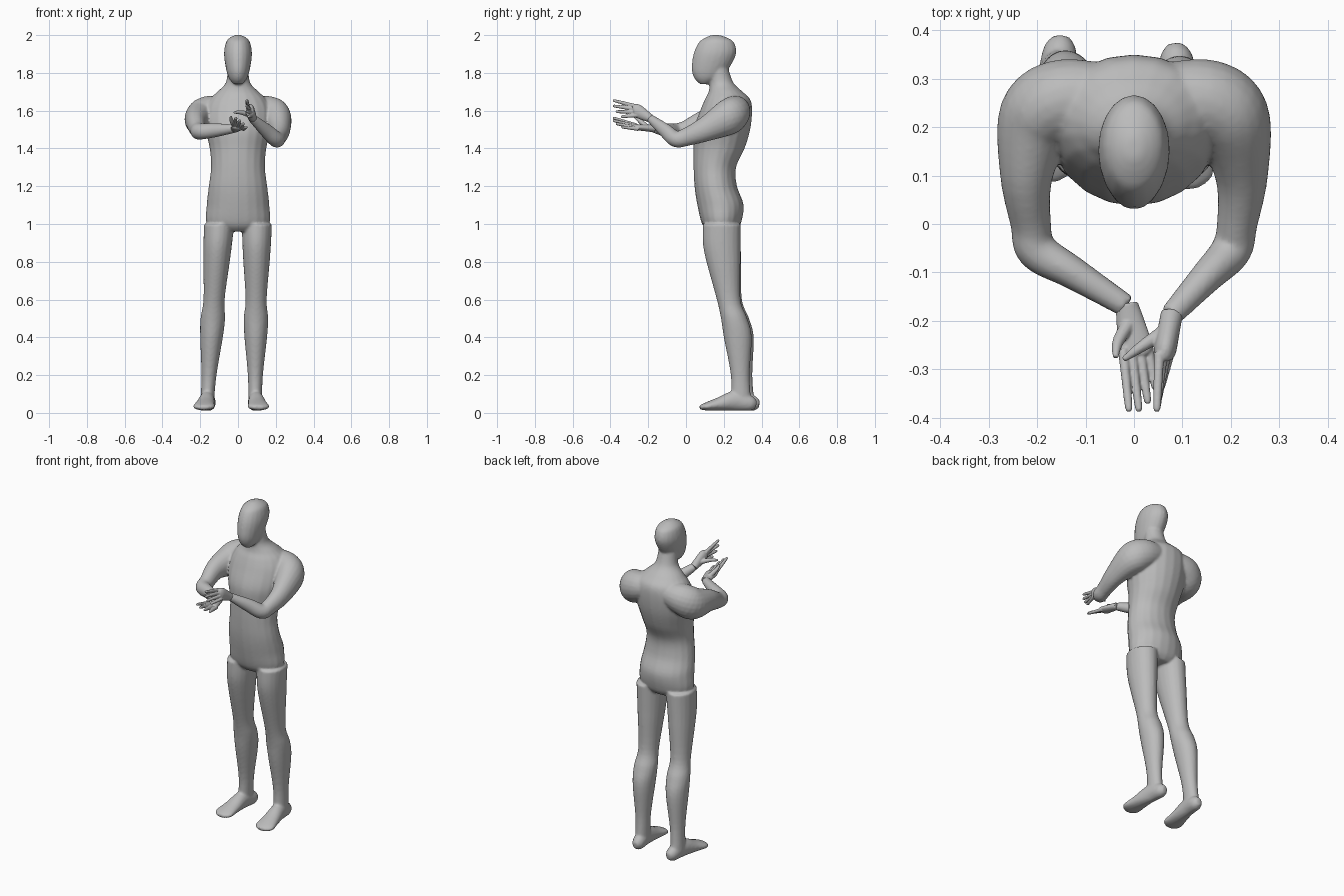
import bpy, bmesh, math
from mathutils import Vector

if "Cube" in bpy.data.objects:
    bpy.data.objects.remove(bpy.data.objects["Cube"])

grey = bpy.data.materials.new("matte grey")
grey.use_nodes = True
tone = (.5, .5, .5, 1)
grey.diffuse_color = tone
grey.node_tree.nodes["Principled BSDF"].inputs["Base Color"].default_value = tone


def refine(rows, steps=5):
    """Catmull-Rom interpolation between the section rows."""
    smooth = []
    last = len(rows) - 1
    for index in range(last):
        before, start, end, after = (rows[min(max(index + offset, 0), last)] for offset in (-1, 0, 1, 2))
        for step in range(steps):
            t = step / steps
            smooth.append([
                b + t * (c - a) / 2 + t * t * (a - 2.5 * b + 2 * c - d / 2) + t ** 3 * (3 * b - a - 3 * c + d) / 2
                for a, b, c, d in zip(before, start, end, after)])
    smooth.append(rows[last])
    return smooth


def loft(bm, rows, upright=False, sides=20):
    """Closed elliptical tube; each row is x, y, z, half width, half height."""
    rows = refine(rows)
    centres = [Vector(row[:3]) for row in rows]
    rings = []
    for index, (centre, row) in enumerate(zip(centres, rows)):
        across, along = Vector((1, 0, 0)), Vector((0, 1, 0))
        if not upright:
            following = centres[min(index + 1, len(rows) - 1)]
            previous = centres[max(index - 1, 0)]
            tangent = (following - previous).normalized()
            across = tangent.cross(Vector((0, 0, 1))).normalized()
            along = across.cross(tangent)
        angles = [math.tau * corner / sides for corner in range(sides)]
        rings.append([bm.verts.new(centre + across * row[3] * math.cos(angle) + along * row[4] * math.sin(angle))
                      for angle in angles])
    faces = [bm.faces.new(rings[0]), bm.faces.new(rings[-1])]
    for lower, upper in zip(rings, rings[1:]):
        for corner in range(sides):
            faces.append(bm.faces.new((lower[corner - 1], lower[corner], upper[corner], upper[corner - 1])))
    bmesh.ops.recalc_face_normals(bm, faces=faces)


def finish(bm, name, voxel, passes):
    """Fuse the overlapping volumes into one soft skin."""
    mesh = bpy.data.meshes.new(name)
    bm.to_mesh(mesh)
    bm.free()
    mesh.materials.append(grey)
    part = bpy.data.objects.new(name, mesh)
    bpy.context.collection.objects.link(part)
    fuse = part.modifiers.new("fuse", "REMESH")
    fuse.mode = "VOXEL"
    fuse.voxel_size = voxel
    fuse.use_smooth_shade = True
    soften = part.modifiers.new("soften", "SMOOTH")
    soften.factor = .5
    soften.iterations = passes


def trunk(bm, profile):
    """Upright volume from height, front, back and half width."""
    loft(bm, [(0, (front + back) / 2, height, width, (back - front) / 2)
              for height, front, back, width in profile], upright=True)


def leg(bm, hip, ankle, shift):
    """Leg on a straight line from hip to ankle, with calf and knee."""
    profile = [(1, .19, .08, .1), (.9, .19, .076, .1), (.8, .2, .07, .09), (.6, .23, .056, .063),
               (.5, .26, .065, .07), (.4, .28, .06, .074), (.2, .295, .04, .05), (.06, .3, .036, .055)]
    loft(bm, [(ankle + (hip - ankle) * height, depth + shift * (1 - height), height, width, thick)
              for height, depth, width, thick in profile], upright=True)


def foot(bm, heel, splay, shift):
    """Foot from heel to toe, turned outward by the splay."""
    profile = [(.38, .045, .016, .02), (.35, .05, .035, .04), (.27, .064, .04, .053),
               (.18, .046, .05, .035), (.11, .033, .057, .02), (.08, .028, .025, .01)]
    loft(bm, [(heel + splay * (.4 - depth), depth + shift, height, width, thick)
              for depth, height, width, thick in profile])


def arm(bm, side, rise, wrist):
    """Arm from shoulder blade over the elbow to the wrist."""
    elbow = Vector((side * .2, -.055, 1.45 + rise))
    forearm = elbow.lerp(Vector(wrist), .4)
    loft(bm, [(side * .07, .265, 1.61, .07, .07), (side * .15, .255, 1.59, .085, .09),
              (side * .2, .215, 1.56, .082, .093), (side * .222, .1, 1.5 + rise, .055, .065),
              (side * .213, 0, 1.46 + rise, .042, .048), (*elbow, .042, .043),
              (*forearm, .034, .038), (*wrist, .024, .022)])


def hand(name, wrist, knuckles, tips, across, spread, thumb, breadth, depth):
    """Palm with a fan of four fingers and a bent thumb."""
    bm = bmesh.new()
    start, end, reach = Vector(wrist), Vector(knuckles), Vector(tips)
    heel = start.lerp(end, .4)
    loft(bm, [(*start, .023, .021), (*heel, (breadth + .023) / 2, (depth + .021) / 2),
              (*end, breadth, depth), (*end.lerp(reach, .14), breadth * .7, depth * .7)])
    for finger, length in zip((-1.5, -.5, .5, 1.5), (1, 1.04, .95, .75)):
        base = end + Vector(across) * finger
        tip = base.lerp(reach + Vector(spread) * finger, length)
        loft(bm, [(*base, .011, .011), (*base.lerp(tip, .5), .0095, .0095),
                  (*base.lerp(tip, .92), .008, .008), (*tip, .004, .004)], sides=10)
    bend = heel.lerp(Vector(thumb), .55) + Vector(across) * -.5
    loft(bm, [(*heel, .016, .016), (*bend, .012, .012), (*thumb, .006, .006)], sides=10)
    finish(bm, name, .003, 3)


# Torso, neck and head
body = bmesh.new()
trunk(body, [(.96, .12, .26, .09), (1, .085, .29, .165), (1.1, .06, .305, .166), (1.2, .045, .27, .155),
             (1.3, .04, .265, .143), (1.4, .04, .31, .15), (1.5, .04, .34, .172), (1.6, .075, .35, .175),
             (1.66, .1, .34, .15), (1.7, .12, .3, .11), (1.75, .125, .25, .064), (1.84, .12, .22, .055)])
trunk(body, [(1.74, .075, .12, .022), (1.77, .045, .18, .047), (1.82, .03, .225, .063), (1.9, .04, .265, .074),
             (1.96, .067, .255, .064), (1.985, .1, .22, .045), (2, .135, .18, .016)])

# Legs and feet, the right one set slightly back
leg(body, -.1, -.167, .008)
foot(body, -.147, -.12, .008)
leg(body, .1, .09, -.01)
foot(body, .083, .09, -.008)

# Arms, the left elbow hanging lower
arm(body, -1, .04, (-.015, -.17, 1.505))
arm(body, 1, 0, (.075, -.19, 1.56))
finish(body, "body", .007, 5)

# Hands held facing each other in front of the chest
hand("right_hand", wrist=(-.015, -.165, 1.505), knuckles=(.003, -.255, 1.512), tips=(.02, -.38, 1.54),
     across=(.017, .003, -.006), spread=(.02, .005, -.015), thumb=(-.038, -.275, 1.57), breadth=.035, depth=.016)
hand("left_hand", wrist=(.078, -.185, 1.557), knuckles=(.064, -.262, 1.6), tips=(.047, -.38, 1.61),
     across=(.008, .003, -.016), spread=(0, .005, -.03), thumb=(-.022, -.28, 1.59), breadth=.023, depth=.036)
